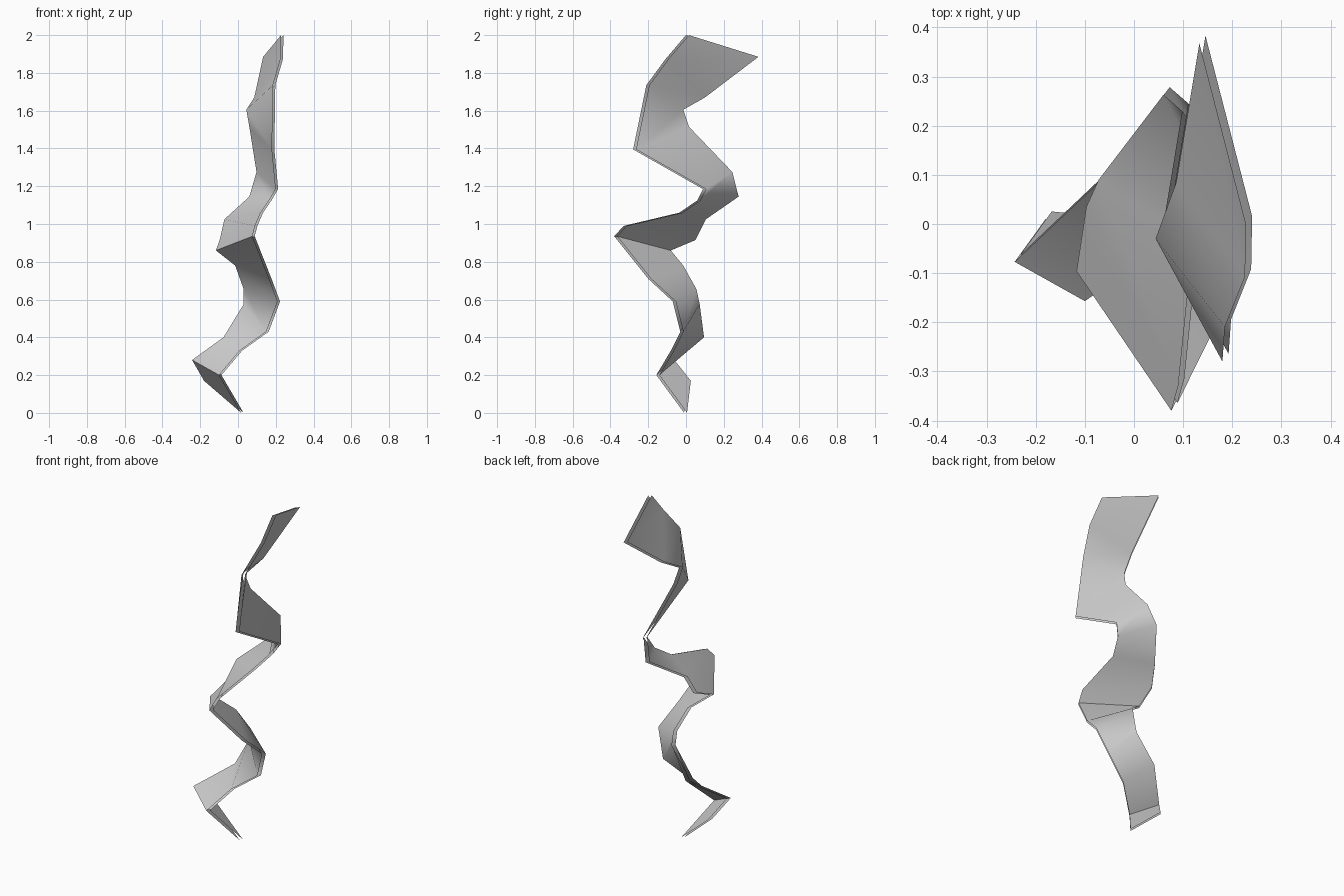
import bpy
import bmesh
import math
from mathutils import Vector

default_cube = bpy.data.objects.get("Cube")
if default_cube:
    bpy.data.objects.remove(default_cube, do_unlink=True)


def make_material(name, colour):
    material = bpy.data.materials.new(name)
    material.use_nodes = True
    material.diffuse_color = colour
    shader = material.node_tree.nodes["Principled BSDF"]
    shader.inputs["Base Color"].default_value = colour
    return material


# Matching points along the two long edges of the ribbon, bottom to top
front_edge = [
    (.017, -.01, 0), (-.10, -.157, .2), (.01, -.08, .33), (.15, -.03, .43),
    (.21, -.07, .59), (.165, -.2, .71), (.076, -.38, .935), (.09, -.33, .99),
    (.12, -.035, 1.06), (.165, .06, 1.125), (.2, .09, 1.185),
    (.18, -.28, 1.395), (.185, -.21, 1.735), (.226, -.107, 1.875),
    (.228, 0, 2),
]
back_edge = [
    (-.18, .01, .17), (-.243, -.077, .28), (-.077, .08, .4), (.03, .057, .575),
    (.03, .04, .655), (-.015, -.03, .78), (-.117, -.096, .86),
    (-.097, .035, .915), (-.072, .09, 1.025), (.06, .263, 1.145),
    (.098, .23, 1.275), (.06, 0, 1.515), (.044, -.03, 1.605),
    (.086, .085, 1.67), (.133, .368, 1.885),
]


def build_sheet(name, shift, material, flip):
    """Bridge the two edges with one quad per segment."""
    bm = bmesh.new()
    front, back = [
        [bm.verts.new(Vector(point) + shift) for point in edge]
        for edge in (front_edge, back_edge)
    ]
    for i in range(len(front) - 1):
        bm.faces.new((front[i], front[i + 1], back[i + 1], back[i]))
    if flip:
        bmesh.ops.reverse_faces(bm, faces=bm.faces[:])
    mesh = bpy.data.meshes.new(name)
    bm.to_mesh(mesh)
    bm.free()
    mesh.materials.append(material)
    sheet = bpy.data.objects.new(name, mesh)
    bpy.context.collection.objects.link(sheet)

    # Soft bends, crisp folds
    bpy.ops.object.select_all(action="DESELECT")
    sheet.select_set(True)
    bpy.context.view_layer.objects.active = sheet
    bpy.ops.object.shade_smooth_by_angle(angle=math.radians(60))
    return sheet


# Two thin open sheets lying side by side
ribbon_grey = make_material("ribbon grey", (.6, .6, .6, 1))
build_sheet("ribbon_front_sheet", Vector((0, 0, 0)), ribbon_grey, False)
build_sheet("ribbon_back_sheet", Vector((.0125, .0155, 0)), ribbon_grey, True)
